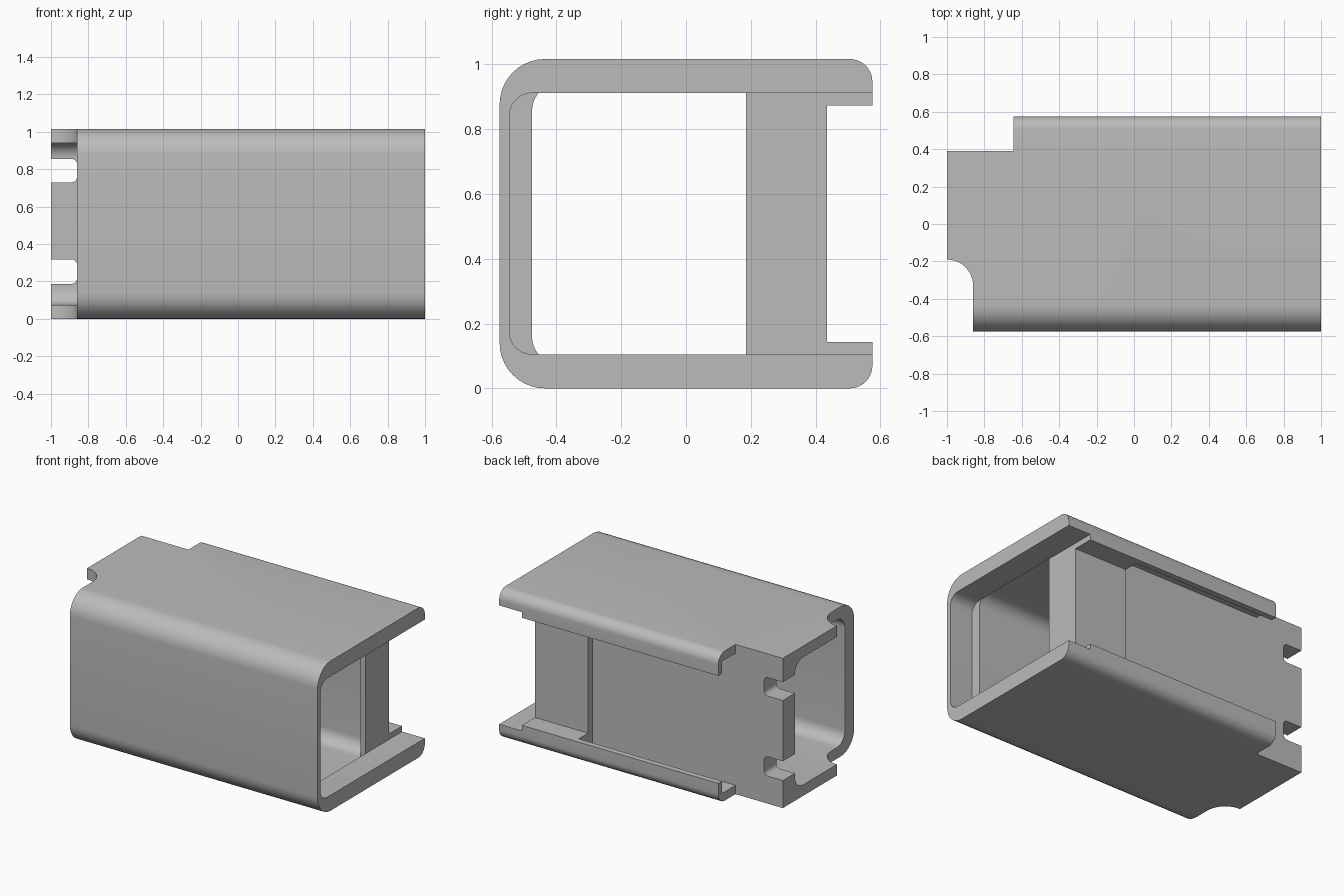
import bpy, bmesh, math

cube = bpy.data.objects.get("Cube")
if cube:
    bpy.data.objects.remove(cube, do_unlink=True)

grey = bpy.data.materials.new("plain_grey")
grey.use_nodes = True
COLOUR = (0.5, 0.5, 0.5, 1)
grey.diffuse_color = COLOUR
grey.node_tree.nodes["Principled BSDF"].inputs["Base Color"].default_value = COLOUR


def rounded(u0, u1, v0, v1, radii=(0, 0, 0, 0), steps=10):
    """Rectangle outline; radii for the corners low-low, high-low, high-high, low-high."""
    corners = [(u0, v0, 1, 1), (u1, v0, -1, 1), (u1, v1, -1, -1), (u0, v1, 1, -1)]
    pts = []
    for i, ((u, v, su, sv), r) in enumerate(zip(corners, radii)):
        if r == 0:
            pts.append((u, v))
            continue
        for k in range(steps + 1):
            a = math.pi + (i + k / steps) * math.pi / 2
            pts.append((u + su * r + r * math.cos(a), v + sv * r + r * math.sin(a)))
    return pts


def prism(name, axis, pts, lo, hi):
    """Extrude a 2D outline along an axis from lo to hi."""
    place = {"x": lambda u, v, w: (w, u, v),
             "y": lambda u, v, w: (u, w, v),
             "z": lambda u, v, w: (u, v, w)}[axis]
    bm = bmesh.new()
    ends = [[bm.verts.new(place(u, v, w)) for u, v in pts] for w in (lo, hi)]
    for ring in ends:
        bm.faces.new(ring)
    n = len(pts)
    for i in range(n):
        j = (i + 1) % n
        bm.faces.new((ends[0][i], ends[0][j], ends[1][j], ends[1][i]))
    bmesh.ops.recalc_face_normals(bm, faces=bm.faces)
    mesh = bpy.data.meshes.new(name)
    bm.to_mesh(mesh)
    bm.free()
    mesh.materials.append(grey)
    obj = bpy.data.objects.new(name, mesh)
    bpy.context.collection.objects.link(obj)
    return obj


def activate(obj):
    bpy.ops.object.select_all(action="DESELECT")
    obj.select_set(True)
    bpy.context.view_layer.objects.active = obj


def cut(obj, cutter):
    cutter.hide_render = True
    mod = obj.modifiers.new("cut", "BOOLEAN")
    mod.operation, mod.solver, mod.object = "DIFFERENCE", "EXACT", cutter
    activate(obj)
    bpy.ops.object.modifier_apply(modifier=mod.name)
    bpy.data.objects.remove(cutter, do_unlink=True)


# Outer housing
R, r = 0.14, 0.07
housing = prism("housing", "x", rounded(-0.575, 0.575, 0, 1.016, (R, r, r, R)), -1, 1)

# Recessed mouth at the open end
cut(housing, prism("mouth", "x", rounded(-0.545, 1, 0.105, 0.911, (r, 0, 0, r)), 0.829, 1.2))

# Hollow interior
f = 0.085
cut(housing, prism("interior", "x", rounded(-0.475, 0.26, 0.075, 0.941, (f, f, f, f)), -1.2, 0.83))

# Channel behind the rear wall, its deeper stretch, and the grooves inside both lips
cut(housing, prism("channel", "x", rounded(0.435, 1, 0.143, 0.873), -1.2, 0.85))
cut(housing, prism("groove", "x", rounded(0.39, 0.535, 0.06, 0.956), -1.2, 0.43))

# Corner notch of the rear flanges
cut(housing, prism("flange_notch", "z", rounded(-1.2, -0.645, 0.39, 1), -1, 2))

# Front corner cut with a rounded inside corner
cut(housing, prism("front_notch", "z", rounded(-1.2, -0.86, -1, -0.19, (0, 0, R, 0)), -1, 2))

# Two slots in the end of the rear wall
for z0, z1 in ((0.187, 0.318), (0.73, 0.855)):
    cut(housing, prism("slot", "y", rounded(-1.2, -0.86, z0, z1, (0, 0.03, 0.03, 0), 6), 0, 0.7))

# Rib at the inner edge of the rear wall
rib = prism("inner_rib", "x", rounded(0.185, 0.27, 0.07, 0.946), 0.79, 0.829)

for obj in (housing, rib):
    activate(obj)
    bpy.ops.object.shade_smooth_by_angle(angle=math.radians(30))
